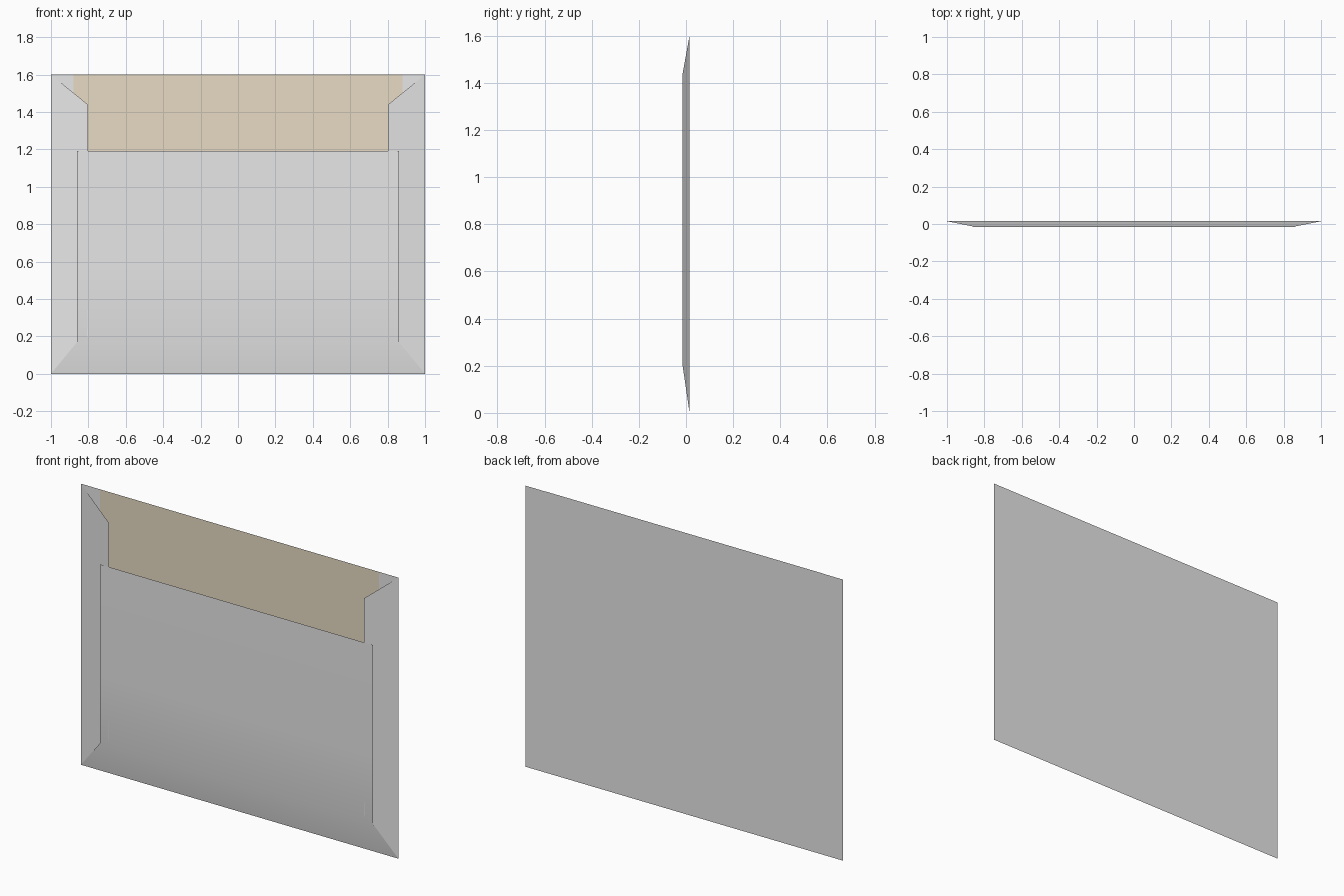
import bpy

if "Cube" in bpy.data.objects:
    bpy.data.objects.remove(bpy.data.objects["Cube"])


def material(name, rgb):
    m = bpy.data.materials.new(name)
    m.diffuse_color = (*rgb, 1)
    m.use_nodes = True
    m.node_tree.nodes["Principled BSDF"].inputs["Base Color"].default_value = m.diffuse_color
    return m


paper = material("grey_paper", (0.8, 0.8, 0.8))
lining = material("tan_lining", (0.8, 0.71, 0.55))

BACK, FRONT = 0.015, -0.015      # depth of rear sheet and front sheet
WIDTH, HEIGHT = 1.0, 1.6         # half width, full height


def sheet(name, verts, faces, mat, smooth=False):
    me = bpy.data.meshes.new(name)
    me.from_pydata(verts, [], faces)
    me.materials.append(mat)
    if smooth:
        me.polygons.foreach_set("use_smooth", [True] * len(me.polygons))
    me.update()
    ob = bpy.data.objects.new(name, me)
    bpy.context.collection.objects.link(ob)
    return ob


# Rear sheet, facing backwards
sheet("back_panel",
      [(-WIDTH, BACK, 0), (-WIDTH, BACK, HEIGHT), (WIDTH, BACK, HEIGHT), (WIDTH, BACK, 0)],
      [(0, 1, 2, 3)], paper)

# Tan lining just in front of the rear sheet
y = BACK - 0.0015
sheet("inner_lining",
      [(-0.88, y, 0.1), (0.88, y, 0.1), (0.88, y, HEIGHT), (-0.88, y, HEIGHT)],
      [(0, 1, 2, 3)], lining)

# Side flaps folded in from the left and right edges
for side, label in ((-1, "left"), (1, "right")):
    pts = [(side * WIDTH, BACK, 0), (side * 0.803, FRONT + 0.0008, 0.2),
           (side * 0.803, FRONT + 0.0008, 1.44), (side * WIDTH, BACK, HEIGHT)]
    face = (0, 1, 2, 3) if side < 0 else (3, 2, 1, 0)
    sheet(label + "_flap", pts, [face], paper)

# Front panel folded up from the bottom edge: rows of half width, depth, height
rows = [(WIDTH, BACK, 0), (0.86, -0.0135, 0.17), (0.86, FRONT, 0.57), (0.86, FRONT, 1.19)]
verts = [(s * w, d, z) for w, d, z in rows for s in (-1, 1)]
faces = [(2 * i, 2 * i + 1, 2 * i + 3, 2 * i + 2) for i in range(len(rows) - 1)]
sheet("front_panel", verts, faces, paper, smooth=True)
